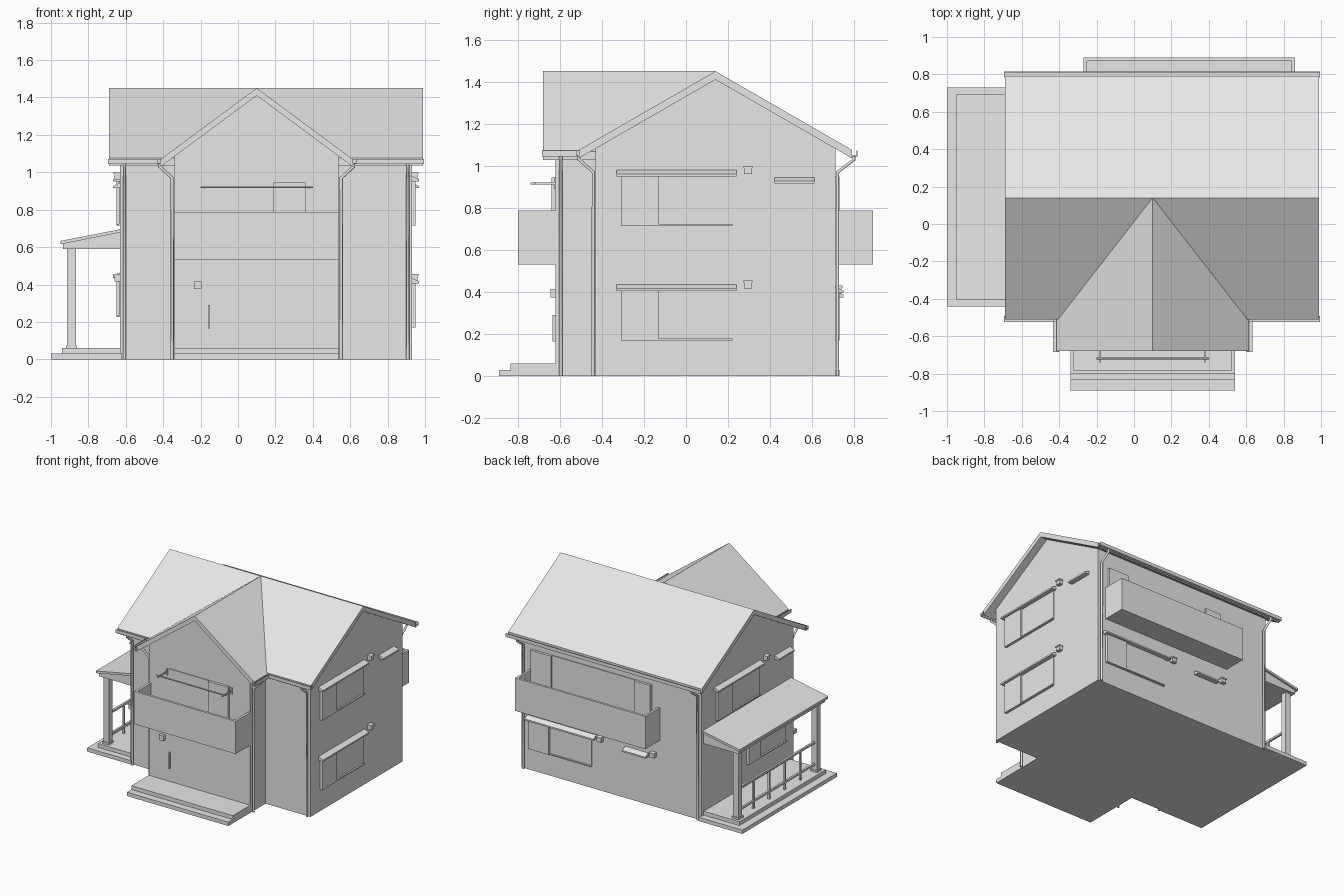
import bpy, bmesh

if "Cube" in bpy.data.objects:
    bpy.data.objects.remove(bpy.data.objects["Cube"])

grey = bpy.data.materials.new("light grey")
grey.diffuse_color = (0.8, 0.8, 0.8, 1)
grey.use_nodes = True
grey.node_tree.nodes["Principled BSDF"].inputs["Base Color"].default_value = grey.diffuse_color


def add(name, mesh):
    ob = bpy.data.objects.new(name, mesh)
    bpy.context.collection.objects.link(ob)
    mesh.materials.clear()
    mesh.materials.append(grey)
    return ob


def prism(name, profile, axis, a, b):
    """Extrude a profile along x (profile is y,z) or y (profile is x,z)."""
    bm = bmesh.new()
    at = (lambda p, t: (t, p[0], p[1])) if axis == 'x' else (lambda p, t: (p[0], t, p[1]))
    ends = [[bm.verts.new(at(p, t)) for p in profile] for t in (a, b)]
    for e in ends:
        bm.faces.new(e)
    n = len(profile)
    for i in range(n):
        j = (i + 1) % n
        bm.faces.new((ends[0][i], ends[0][j], ends[1][j], ends[1][i]))
    bmesh.ops.recalc_face_normals(bm, faces=bm.faces)
    me = bpy.data.meshes.new(name)
    bm.to_mesh(me)
    bm.free()
    return add(name, me)


def box(name, x0, x1, y0, y1, z0, z1):
    return prism(name, [(x0, z0), (x1, z0), (x1, z1), (x0, z1)], 'y', y0, y1)


def pipe(name, points, r=0.009):
    cu = bpy.data.curves.new(name, 'CURVE')
    cu.dimensions = '3D'
    cu.bevel_depth, cu.bevel_resolution, cu.use_fill_caps = r, 1, True
    sp = cu.splines.new('POLY')
    sp.points.add(len(points) - 1)
    for p, co in zip(sp.points, points):
        p.co = (*co, 1)
    tmp = bpy.data.objects.new(name, cu)
    me = bpy.data.meshes.new_from_object(tmp)
    bpy.data.objects.remove(tmp)
    return add(name, me)


# walls: axis along the wall, position, outward direction
WALLS = {'right': ('y', 0.93, 1), 'left': ('y', -0.63, -1),
         'back': ('x', 0.71, 1), 'front': ('x', -0.62, -1)}


def on_wall(name, wall, u0, u1, profile):
    """Extrude a (depth, z) profile along a wall."""
    axis, pos, s = WALLS[wall]
    return prism(name, [(pos + s * d, z) for d, z in profile], axis, u0, u1)


def plate(name, wall, u0, u1, z0, z1, d):
    return on_wall(name, wall, u0, u1, [(0, z0), (d, z0), (d, z1), (0, z1)])


def hood(wall, u0, u1, z):
    on_wall(wall + "_hood", wall, u0, u1, [(0, z), (0.038, z), (0.038, z + 0.012), (0, z + 0.03)])


def vent(wall, u, z):
    plate(wall + "_vent", wall, u - 0.02, u + 0.02, z - 0.018, z + 0.01, 0.03)
    plate(wall + "_vent_cap", wall, u - 0.022, u + 0.022, z + 0.01, z + 0.02, 0.035)


def sliding(wall, u0, split, u1, z0, z1):
    plate(wall + "_sliding_panel", wall, u0, split, z0, z1, 0.02)
    plate(wall + "_window_pane", wall, split, u1, z0, z1, 0.006)
    plate(wall + "_window_sill", wall, split, u1, z0, z0 + 0.008, 0.018)


# main body and front wing, gables reaching into the roof
MS, WS = 0.576, 0.74
RX, RY, TOP, THICK = 0.10, 0.14, 1.45, 0.04


def gable(c, half, slope):
    apex = TOP - THICK + 0.005
    e = apex - half * slope
    return [(c - half, 0), (c + half, 0), (c + half, e), (c, apex), (c - half, e)]


def chevron(c, half, slope):
    e = TOP - half * slope
    return [(c - half, e), (c, TOP), (c + half, e),
            (c + half, e - THICK), (c, TOP - THICK), (c - half, e - THICK)]


prism("main_walls", gable(RY, 0.57, MS), 'x', -0.63, 0.93)
prism("wing_walls", gable(RX, 0.44, WS), 'y', -0.62, 0.0)
prism("main_roof", chevron(RY, 0.65, MS), 'x', -0.69, 0.99)
prism("wing_roof", chevron(RX, 0.515, WS), 'y', -0.68, RY)


# gutters: open troughs along the eaves
def gutter(name, axis, c, a, b):
    w, t, z0, z1 = 0.016, 0.004, 1.045, 1.072
    prism(name, [(c - w, z1), (c - w, z0), (c + w, z0), (c + w, z1), (c + w - t, z1),
                 (c + w - t, z0 + t), (c - w + t, z0 + t), (c - w + t, z1)], axis, a, b)


gutter("back_gutter", 'x', 0.799, -0.695, 0.995)
gutter("front_left_gutter", 'x', -0.508, -0.695, -0.40)
gutter("front_right_gutter", 'x', -0.508, 0.60, 0.995)

# downpipes
for s, side in ((-1, "left"), (1, "right")):
    gx, wx = RX + s * 0.518, RX + s * 0.452
    gutter("wing_%s_gutter" % side, 'y', gx, -0.685, -0.50)
    pipe("wing_%s_downpipe" % side, [(gx, -0.595, 1.05), (gx, -0.595, 1.03),
                                     (wx, -0.595, 0.97), (wx, -0.595, 0)])
    x = 0.15 + s * 0.757
    for gy, wy, end in ((-0.508, -0.441, "front"), (0.799, 0.721, "back")):
        pipe("%s_%s_downpipe" % (end, side), [(x, gy, 1.05), (x, gy, 1.03),
                                              (x, wy, 0.97), (x, wy, 0)])


# balconies with solid parapets
def balcony(name, x0, x1, wall_y, out_y):
    t = 0.018 if out_y > wall_y else -0.018
    y0, y1 = sorted((wall_y, out_y))
    box(name + "_floor", x0, x1, y0, y1, 0.53, 0.57)
    box(name + "_parapet", x0, x1, *sorted((out_y - t, out_y)), 0.565, 0.787)
    for a in (x0, x1 - 0.018):
        box(name + "_side", a, a + 0.018, y0, y1, 0.565, 0.787)


balcony("front_balcony", -0.34, 0.54, -0.62, -0.80)
balcony("back_balcony", -0.27, 0.86, 0.71, 0.89)

# front steps
box("lower_step", -0.34, 0.54, -0.89, -0.60, 0, 0.03)
box("upper_step", -0.34, 0.54, -0.835, -0.60, 0.03, 0.06)

# side porch
box("porch_lower_floor", -1.0, -0.62, -0.44, 0.73, 0, 0.03)
box("porch_upper_floor", -0.94, -0.62, -0.39, 0.68, 0.03, 0.06)
prism("porch_beam", [(-0.935, 0.59), (-0.62, 0.59), (-0.62, 0.685), (-0.935, 0.622)],
      'y', -0.39, 0.68)
prism("porch_roof", [(-0.95, 0.615), (-0.95, 0.633), (-0.62, 0.697), (-0.62, 0.68)],
      'y', -0.405, 0.695)
for y in (-0.34, 0.63):
    box("porch_column", -0.913, -0.867, y - 0.023, y + 0.023, 0.06, 0.59)
    box("porch_column_base", -0.919, -0.861, y - 0.029, y + 0.029, 0.06, 0.075)
for z in (0.11, 0.28):
    box("porch_rail", -0.898, -0.882, -0.34, 0.63, z, z + 0.016)
for i in range(4):
    y = -0.146 + i * 0.194
    box("porch_baluster", -0.897, -0.883, y - 0.007, y + 0.007, 0.06, 0.285)

# right wall
for z in (0.0, 0.545):
    sliding('right', -0.31, -0.13, 0.22, 0.17 + z, 0.405 + z)
    hood('right', -0.33, 0.24, 0.405 + z)
    vent('right', 0.295, 0.435 + z)
hood('right', 0.42, 0.61, 0.915)

# left wall
sliding('left', 0.53, 0.35, 0.0, 0.715, 0.95)
hood('left', 0.55, -0.02, 0.95)
vent('left', -0.08, 0.98)
hood('left', -0.20, -0.39, 0.915)
sliding('left', 0.15, 0.0, -0.33, 0.225, 0.44)
hood('left', 0.17, -0.35, 0.435)
vent('left', -0.395, 0.435)

# back wall
sliding('back', 0.86, 0.68, 0.32, 0.17, 0.405)
hood('back', 0.88, 0.28, 0.395)
hood('back', 0.03, -0.17, 0.375)
vent('back', 0.24, 0.41)
vent('back', -0.22, 0.41)
sliding('back', 0.84, 0.66, -0.06, 0.57, 0.95)
plate("back_end_panel", 'back', -0.20, -0.06, 0.57, 0.95, 0.02)

# front wall: balcony door, drying rail, entrance handle and wall box
sliding('front', 0.36, 0.19, -0.16, 0.57, 0.945)
pipe("drying_rail", [(-0.20, -0.72, 0.92), (0.40, -0.72, 0.92)], 0.005)
for x in (-0.18, 0.38):
    box("rail_bracket", x - 0.004, x + 0.004, -0.74, -0.62, 0.912, 0.922)
    box("rail_bracket_plate", x - 0.006, x + 0.006, -0.628, -0.61, 0.89, 0.94)
plate("door_handle", 'front', -0.16, -0.15, 0.165, 0.29, 0.015)
plate("entrance_box", 'front', -0.235, -0.195, 0.375, 0.415, 0.025)
